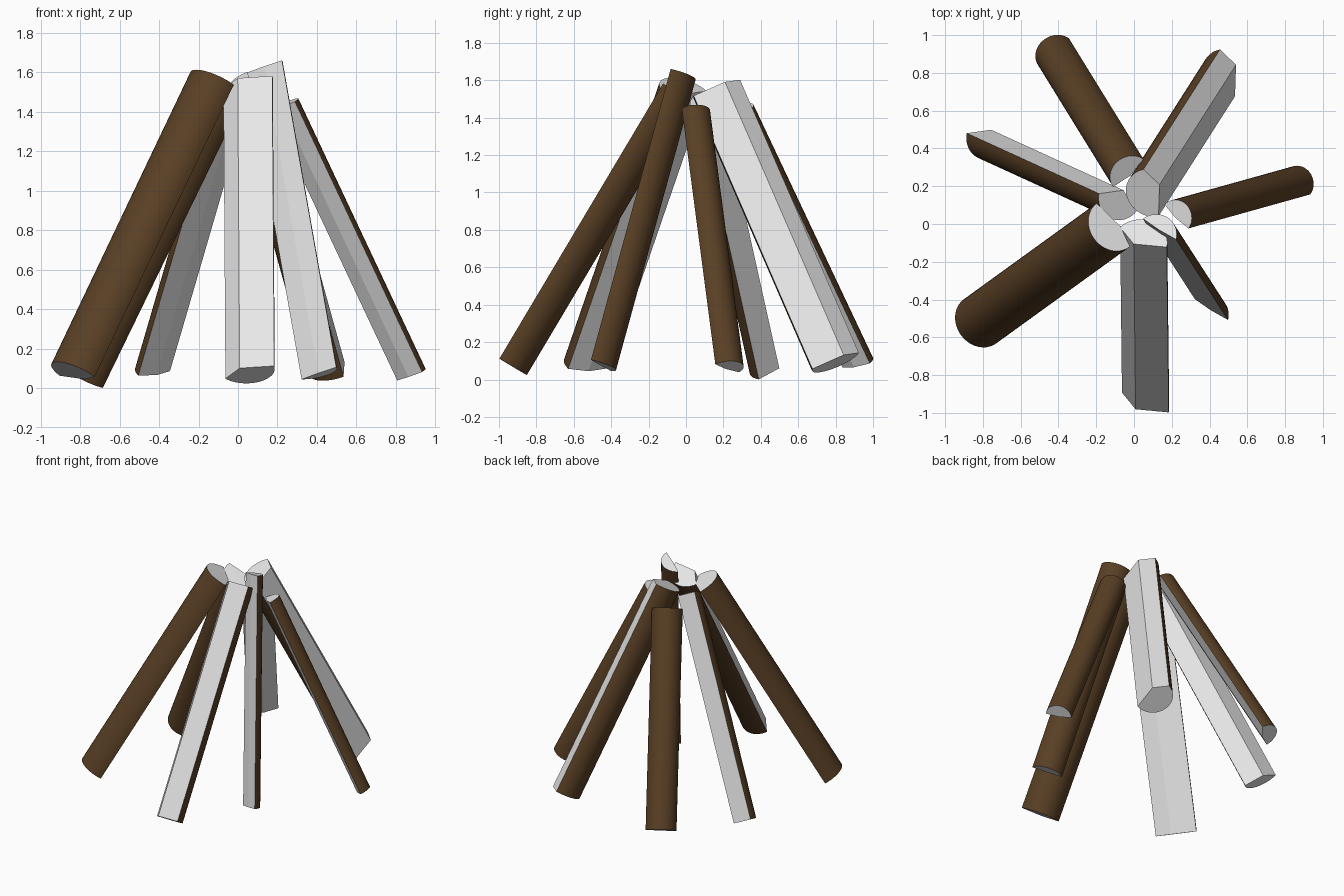
import bpy, bmesh, math
from mathutils import Vector

if "Cube" in bpy.data.objects:
    bpy.data.objects.remove(bpy.data.objects["Cube"])


def material(name, rgb):
    m = bpy.data.materials.new(name)
    m.diffuse_color = (*rgb, 1)
    m.use_nodes = True
    m.node_tree.nodes["Principled BSDF"].inputs["Base Color"].default_value = m.diffuse_color
    return m


WOOD = material("pale_wood", (0.8, 0.8, 0.8))
BARK = material("brown_bark", (0.1, 0.05, 0.018))
SEGMENTS = 20


def split_log(name, foot, top, r, facing, arc, ridge, along):
    """Leaning split log: bark round an arc, two wood faces meeting at a ridge.
    facing = direction of the wood side in the cross-section (degrees),
    measured from the sideways axis u towards the outward axis n.
    foot and top lie on the middle of the split."""
    foot, top = Vector(foot), Vector(top)
    axis = (top - foot).normalized()
    out = foot - top
    u = Vector((-out.y, out.x, 0)).normalized()
    n = u.cross(axis)
    half_gap = (360 - arc) / 2

    # cross-section: bark arc, then the ridge point
    f = math.radians(facing)
    wood_dir = Vector((math.cos(f), math.sin(f)))
    shift = wood_dir * r * math.cos(math.radians(half_gap))
    pts = []
    for i in range(SEGMENTS + 1):
        t = math.radians(facing + half_gap + arc * i / SEGMENTS)
        pts.append(Vector((r * math.cos(t), r * math.sin(t))) - shift)
    pts.append(pts[0].lerp(pts[-1], along) + ridge * wood_dir)

    bm = bmesh.new()
    low, high = [[bm.verts.new(c + u * p.x + n * p.y) for p in pts]
                 for c in (foot, top)]
    count = len(pts)
    for i in range(count):
        j = (i + 1) % count
        face = bm.faces.new((low[i], low[j], high[j], high[i]))
        face.material_index = 1 if i < SEGMENTS else 0
        face.smooth = i < SEGMENTS
    bm.faces.new(low)
    bm.faces.new(high)
    bmesh.ops.recalc_face_normals(bm, faces=bm.faces)
    # keep the bark borders and end rims sharp
    for e in bm.edges:
        if len(e.link_faces) == 2 and e.calc_face_angle() > math.radians(30):
            e.smooth = False
        if len({fc.material_index for fc in e.link_faces}) > 1:
            e.smooth = False
    mesh = bpy.data.meshes.new(name)
    bm.to_mesh(mesh)
    bm.free()
    mesh.materials.append(WOOD)
    mesh.materials.append(BARK)
    bpy.context.collection.objects.link(bpy.data.objects.new(name, mesh))


# name, foot, top, radius, wood facing, bark arc, ridge height, ridge position
LOGS = [
    ("front_left_log", (-.815, -.515, .06), (-.11, -.005, 1.54), .145, 268, 180, .03, .4),
    ("left_log", (-.785, .435, .06), (-.085, .115, 1.50), .13, 180, 148, .07, .5),
    ("back_left_log", (-.425, .91, .075), (-.03, .27, 1.43), .11, 258, 165, .02, .5),
    ("back_right_log", (.495, .80, .10), (.09, .165, 1.56), .137, 133, 180, .06, .63),
    ("right_log", (.87, .22, .06), (.225, .04, 1.43), .092, 238, 175, .01, .5),
    ("front_right_log", (.41, -.453, .075), (.135, -.027, 1.63), .115, 156, 140, .005, .5),
    ("front_log", (.06, -.945, .08), (.05, -.07, 1.55), .143, 117, 150, .06, .4),
]
for log in LOGS:
    split_log(*log)
